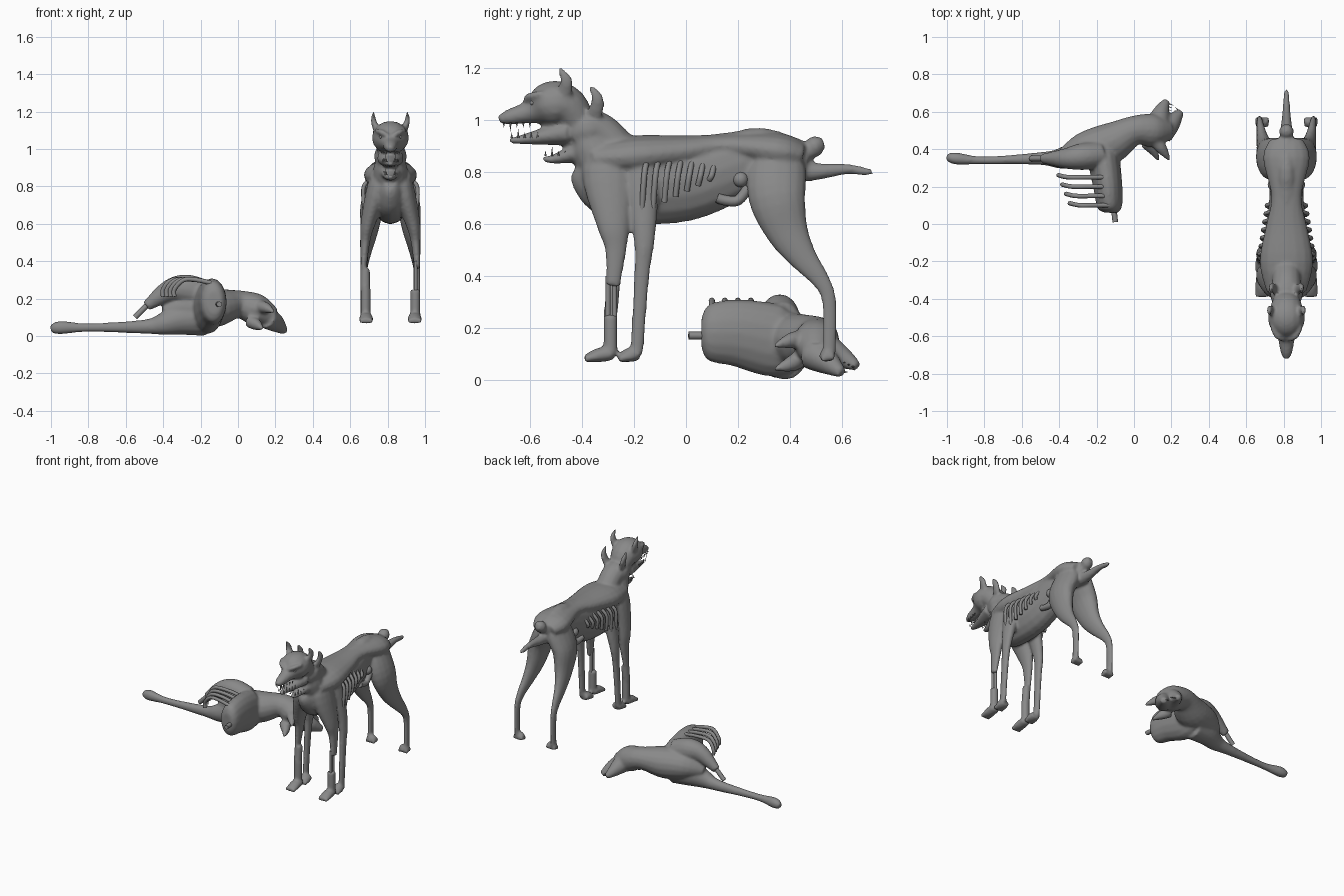
import bpy, bmesh, math
from mathutils import Matrix, Vector

cube = bpy.data.objects.get("Cube")
if cube:
    bpy.data.objects.remove(cube)

X, Y, Z = Matrix.Identity(3)
BOTH = (1, -1)
HOUND_X = .815     # centre plane of the standing hound
OUTER = .16        # outer face of its legs, measured from that plane

grey = bpy.data.materials.new("clay_grey")
grey.use_nodes = True
tone = (.25, .25, .25, 1)
grey.diffuse_color = tone
grey.node_tree.nodes["Principled BSDF"].inputs["Base Color"].default_value = tone


def spline(rows, steps=4):
    """Catmull-Rom interpolation of stations (x, y, z, radius)."""
    rows = [Vector(row) for row in rows]
    padded = [rows[0]] + rows + [rows[-1]]
    result = []
    for before, start, end, after in zip(padded, padded[1:], padded[2:], padded[3:]):
        for step in range(steps):
            t = step / steps
            linear = end - before
            square = before * 2 - start * 5 + end * 4 - after
            cubic = start * 3 - before - end * 3 + after
            result.append(start + (linear * t + square * t ** 2 + cubic * t ** 3) / 2)
    return result + [rows[-1]]


def loft(bm, rows, side=X, flat=1, sides=16):
    """Closed tube through the stations, its side radius scaled by flat."""
    path = spline(rows)
    centres = [station.to_3d() for station in path]
    last = len(path) - 1
    rings = []
    for i, centre in enumerate(centres):
        tangent = (centres[min(i + 1, last)] - centres[max(i - 1, 0)]).normalized()
        across = (side - tangent * side.dot(tangent)).normalized()
        upward = tangent.cross(across)
        radius = max(path[i].w, .001)
        ring = []
        for k in range(sides):
            angle = math.tau * k / sides
            offset = across * math.cos(angle) * flat + upward * math.sin(angle)
            ring.append(bm.verts.new(centre + offset * radius))
        rings.append(ring)
    faces = [bm.faces.new(rings[0]), bm.faces.new(rings[-1])]
    for low, high in zip(rings, rings[1:]):
        for k in range(sides):
            n = (k + 1) % sides
            faces.append(bm.faces.new((low[k], low[n], high[n], high[k])))
    bmesh.ops.recalc_face_normals(bm, faces=faces)


def middle(bm, rows, flat=1):
    """Loft on the centre plane from stations (y, z, radius)."""
    loft(bm, [(0, *row) for row in rows], X, flat)


def pair(bm, rows, side=X, flat=1):
    """Loft repeated on the left and the right."""
    for sign in BOTH:
        loft(bm, [(sign * x, *rest) for x, *rest in rows], side, flat)


def limb(bm, rows):
    """Legs from stations (y, z, radius), flush outside, leaning into the trunk at the top."""
    thick = max(radius for y, z, radius in rows)
    flat = .45 + .015 / thick
    pair(bm, [(OUTER - radius * flat - max(0, z - .72) * .45, y, z, radius) for y, z, radius in rows], X, flat)


def paw(bm, heel, length):
    """Foot with three toes pointing forward."""
    x, toe = OUTER - .03, heel - length
    pair(bm, [(x, heel, .1, .025), (x, heel - length / 2, .095, .028), (x, toe, .08, .015)], X, 1.3)
    for spread in (-.025, 0, .025):
        pair(bm, [(x + spread, toe + .05, .09, .015), (x + spread, toe, .08, .012)])


def tube(bm, points, radius, side=Y):
    loft(bm, [(*point, radius) for point in points], side, sides=8)


def tooth(bm, root, direction):
    root = Vector(root)
    loft(bm, [(*root, .005), (*(root + Vector(direction)), 0)], Y, sides=6)


def ball(bm, centre, radius):
    bmesh.ops.create_uvsphere(bm, u_segments=16, v_segments=8, radius=radius,
                              matrix=Matrix.Translation(centre))


def finish(name, bm, blend=False, x=0):
    mesh = bpy.data.meshes.new(name)
    bm.to_mesh(mesh)
    bm.free()
    mesh.materials.append(grey)
    mesh.shade_smooth()
    mesh.set_sharp_from_angle(angle=math.radians(50))
    part = bpy.data.objects.new(name, mesh)
    part.location.x = x
    bpy.context.collection.objects.link(part)
    if blend:
        merge = part.modifiers.new("merge", "REMESH")
        merge.mode, merge.voxel_size, merge.use_smooth_shade = "VOXEL", .009, True
        soften = part.modifiers.new("soften", "SMOOTH")
        soften.factor, soften.iterations = .5, 6


# Standing hound: narrow belly under a wide overhanging back
bm = bmesh.new()
middle(bm, [(-.41, .83, .05), (-.38, .81, .1), (-.32, .79, .15), (-.2, .77, .17), (0, .77, .16),
            (.2, .83, .13), (.3, .87, .1), (.47, .85, .06)], .65)
middle(bm, [(-.36, .85, .06), (-.2, .86, .08), (0, .88, .06), (.15, .9, .045), (.35, .88, .07), (.45, .86, .05)], 1.8)
# Neck, outer skull, then front skull with upper muzzle
middle(bm, [(-.3, .8, .1), (-.36, .9, .09), (-.37, 1, .06)])
middle(bm, [(-.44, .94, .06), (-.38, .96, .08), (-.32, .95, .07), (-.25, .88, .07)], 1.1)
middle(bm, [(-.72, 1, .015), (-.68, 1.01, .03), (-.6, 1.03, .045), (-.55, 1.05, .08),
            (-.5, 1.06, .09), (-.45, 1.04, .08), (-.4, .97, .06)], 1.1)
# Lower jaws of both heads
middle(bm, [(-.68, .92, .01), (-.62, .925, .02), (-.46, .95, .05)], 1.5)
middle(bm, [(-.55, .85, .01), (-.5, .85, .02), (-.37, .89, .05)], 1.5)
# Brows, and one ear shape used on both heads
pair(bm, [(.01, -.62, 1.07, .01), (.05, -.6, 1.09, .015), (.08, -.55, 1.1, .01)], Z)
ear = [(.07, -.47, 1.09, .03), (.09, -.46, 1.15, .025), (.09, -.49, 1.2, .008)]
pair(bm, ear, X, .6)
pair(bm, [(x - .01, y + .12, z - .07, radius) for x, y, z, radius in ear], X, .6)
# Leading forelegs: whole on the right, split by bare bone on the left
upper = [(-.28, .92, .05), (-.3, .8, .1), (-.28, .6, .065), (-.27, .5, .042), (-.28, .36, .027)]
lower = [(-.29, .25, .027), (-.29, .1, .027)]
limb(bm, upper)
limb(bm, lower)
loft(bm, [(.025 - OUTER, *row) for row in (upper[-1], lower[0])])
# Trailing forelegs and hind legs
limb(bm, [(-.18, .9, .05), (-.17, .8, .07), (-.16, .55, .042), (-.17, .4, .03), (-.19, .1, .026)])
limb(bm, [(.35, .93, .06), (.35, .82, .11), (.35, .7, .11), (.39, .57, .082), (.45, .47, .055),
          (.52, .38, .035), (.55, .3, .028), (.55, .1, .026)])
for heel, length in ((-.28, .11), (-.18, .08), (.56, .04)):
    paw(bm, heel, length)
# Tail and severed stump
middle(bm, [(.4, .8, .045), (.5, .8, .033), (.62, .81, .02), (.69, .8, .016), (.72, .8, .008)])
middle(bm, [(.4, .87, .05), (.47, .88, .035), (.5, .9, .04), (.53, .91, .02)])
finish("hound_body", bm, True, HOUND_X)

# Standing hound: bared ribs, shorter and closer in toward the waist
bm = bmesh.new()
count = 7
for i in range(count):
    f = i / (count - 1)
    y, wide, tip = -.17 + .26 * f, .145 - .04 * f, .64 + .13 * f
    for sign in BOTH:
        tube(bm, [(sign * (wide - .04), y + .02, .84), (sign * wide, y + .01, .79),
                  (sign * (wide - .01), y, tip)], .011)
finish("hound_ribs", bm, x=HOUND_X)

# Standing hound: spilled gut
bm = bmesh.new()
for sign in BOTH:
    x = sign * .07
    tube(bm, [(x, .12, .7), (x, .15, .69), (x, .2, .69), (x, .24, .74)], .02, X)
    ball(bm, (x, .21, .77), .03)
finish("hound_gut", bm, x=HOUND_X)

# Standing hound: bare forearm bones
bm = bmesh.new()
x = OUTER - .025
for y in (-.3, -.275):
    tube(bm, [(x, y, .4), (x, y, .2)], .01, X)
finish("hound_forearm_bones", bm, x=HOUND_X)

# Standing hound: teeth, with one long fang in each row, and eyes
bm = bmesh.new()
for sign in BOTH:
    for k in range(5):
        y, x = .025 * k - .7, sign * (.02 + .005 * k)
        length = .035 if k == 1 else .02
        tooth(bm, (x, y, .99), (0, 0, -length))
        tooth(bm, (x, y + .03, .93), (0, 0, length))
        tooth(bm, (x, y + .16, .86), (0, 0, length))
finish("hound_teeth", bm, x=HOUND_X)
bm = bmesh.new()
for sign in BOTH:
    ball(bm, (sign * .05, -.59, 1.065), .01)
finish("hound_eyes", bm, x=HOUND_X)

# Fallen half hound: torso, neck and skull
bm = bmesh.new()
loft(bm, [(-.13, .06, .18, .06), (-.13, .09, .18, .11), (-.14, .2, .18, .13),
          (-.16, .35, .15, .14), (-.15, .43, .15, .1)], X, .6)
loft(bm, [(-.4, .36, .13, .03), (-.28, .39, .15, .09), (-.13, .43, .15, .105), (0, .5, .17, .075),
          (.1, .5, .14, .085), (.19, .5, .1, .05)], Y, 1.05)
# Gaping muzzle
loft(bm, [(.11, .48, .14, .07), (.13, .55, .11, .06), (.15, .61, .08, .04), (.175, .66, .05, .018)])
loft(bm, [(.15, .48, .1, .06), (.2, .54, .07, .05), (.25, .6, .025, .02)])
# Ears
loft(bm, [(.11, .45, .16, .035), (.15, .4, .15, .03), (.19, .34, .13, .008)], Z)
loft(bm, [(.06, .44, .08, .035), (.1, .4, .06, .03), (.13, .34, .04, .008)], Z)
# Outstretched foreleg and torn foreleg
loft(bm, [(-.18, .38, .1, .1), (-.3, .37, .09, .085), (-.4, .35, .065, .06), (-.5, .35, .05, .038),
          (-.8, .34, .045, .023), (-.95, .35, .045, .036), (-1, .36, .035, .02)], Y, .9)
loft(bm, [(-.18, .37, .22, .08), (-.28, .36, .25, .08), (-.37, .35, .24, .06), (-.49, .35, .16, .028)], Y, .9)
finish("fallen_body", bm, True)

# Fallen half hound: ribs, spine stub and foreleg bone
bm = bmesh.new()
for k in range(4):
    y, reach = .1 + .05 * k, -.34 - .02 * k
    tube(bm, [(-.13, y, .28), (-.22, y, .3), (reach + .05, y, .3), (reach, y + .01, .25), (reach, y + .01, .21)], .012)
tube(bm, [(-.11, .1, .17), (-.1, .01, .17)], .015, X)
tube(bm, [(-.46, .35, .19), (-.55, .35, .1)], .015)
finish("fallen_bones", bm)

# Fallen half hound: teeth along both jaws, and eye
bm = bmesh.new()
for k in range(4):
    back = Vector((-.005, -.015, .008)) * k
    tooth(bm, Vector((.18, .645, .05)) + back, (.03, -.01, 0))
    tooth(bm, Vector((.24, .605, .03)) + back, (-.02, .02, 0))
ball(bm, (.18, .49, .13), .015)
finish("fallen_teeth_and_eye", bm)
